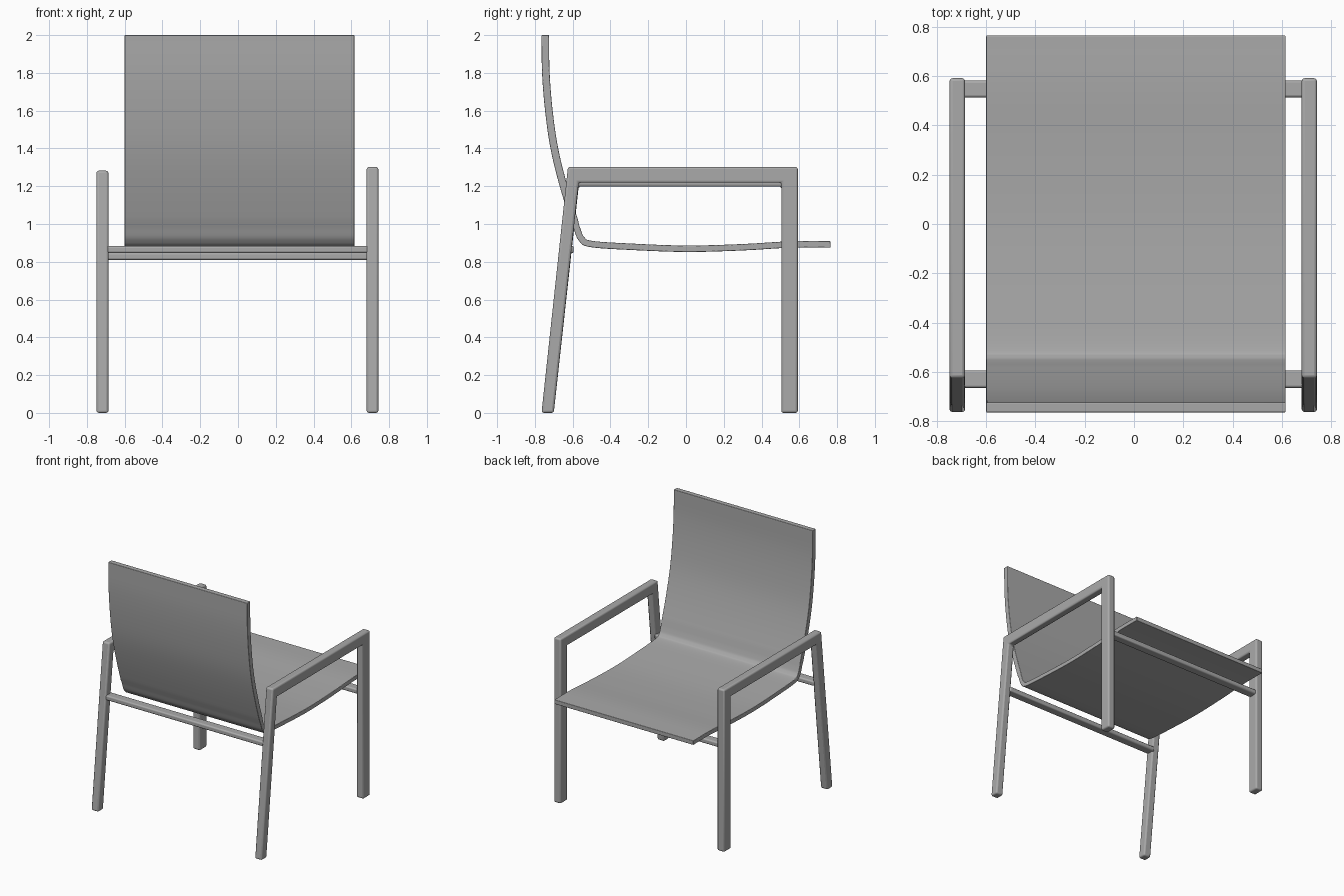
import bpy
import bmesh
from mathutils import Vector

default = bpy.data.objects.get("Cube")
if default:
    bpy.data.objects.remove(default, do_unlink=True)

grey = bpy.data.materials.new("plain grey")
grey.use_nodes = True
colour = (0.4, 0.4, 0.4, 1)
grey.diffuse_color = colour
grey.node_tree.nodes["Principled BSDF"].inputs["Base Color"].default_value = colour


def finish(name, bm, bevel, angle=0.7):
    """Turn a bmesh into a softly bevelled, smooth shaded object."""
    bmesh.ops.recalc_face_normals(bm, faces=bm.faces)
    mesh = bpy.data.meshes.new(name)
    bm.to_mesh(mesh)
    bm.free()
    mesh.materials.append(grey)
    obj = bpy.data.objects.new(name, mesh)
    bpy.context.collection.objects.link(obj)
    mod = obj.modifiers.new("soft edges", 'BEVEL')
    mod.width = bevel
    mod.segments = 3
    mod.limit_method = 'ANGLE'
    mod.angle_limit = 0.8
    bpy.ops.object.select_all(action='DESELECT')
    obj.select_set(True)
    bpy.context.view_layer.objects.active = obj
    bpy.ops.object.shade_smooth_by_angle(angle=angle)
    return obj


def extrude_profile(name, outline, x0, x1, bevel):
    """Extrude a closed (y, z) outline sideways from x0 to x1."""
    bm = bmesh.new()
    face = bm.faces.new([bm.verts.new((x0, y, z)) for y, z in outline])
    side = bmesh.ops.extrude_face_region(bm, geom=[face])
    moved = [v for v in side["geom"] if isinstance(v, bmesh.types.BMVert)]
    bmesh.ops.translate(bm, verts=moved, vec=(x1 - x0, 0, 0))
    return finish(name, bm, bevel)


def smooth_path(points, steps=6):
    """Catmull-Rom curve through the points."""
    pts = [Vector(p) for p in points]
    pts = [2 * pts[0] - pts[1]] + pts + [2 * pts[-1] - pts[-2]]
    out = []
    for a, b, c, d in zip(pts, pts[1:], pts[2:], pts[3:]):
        for i in range(steps):
            t = i / steps
            out.append(0.5 * (2 * b + (c - a) * t + (2 * a - 5 * b + 4 * c - d) * t**2
                              + (3 * b - a - 3 * c + d) * t**3))
    return out + [pts[-2]]


# Side frames: slanted rear leg, armrest and front leg in one bent tube
def side_frame(name, x0, x1, top):
    under = top - 0.083
    outline = [(-0.765, 0), (-0.625, top), (0.592, top), (0.592, 0),
               (0.505, 0), (0.505, under), (-0.568, under), (-0.70, 0)]
    extrude_profile(name, outline, x0, x1, 0.012)


side_frame("left_side_frame", 0.681, 0.743, 1.302)
side_frame("right_side_frame", -0.749, -0.686, 1.282)


# Cross bars joining the frames
def cross_bar(name, y0, y1, z0, z1):
    extrude_profile(name, [(y0, z0), (y0, z1), (y1, z1), (y1, z0)], -0.70, 0.695, 0.01)


cross_bar("rear_cross_bar", -0.665, -0.595, 0.846, 0.884)
cross_bar("front_cross_bar", 0.514, 0.583, 0.81, 0.848)

# One-piece curved seat and back shell
path = smooth_path([(-0.745, 2.0), (-0.742, 1.8), (-0.726, 1.6), (-0.697, 1.4),
                    (-0.648, 1.2), (-0.582, 0.99), (-0.552, 0.92), (-0.50, 0.894),
                    (-0.3, 0.88), (0, 0.869), (0.3, 0.877), (0.56, 0.892), (0.765, 0.892)])
upper, lower = [], []
for i, p in enumerate(path):
    run = path[min(i + 1, len(path) - 1)] - path[max(i - 1, 0)]
    normal = Vector((-run.y, run.x)).normalized()
    half = 0.02 if p.y > 1 else 0.017
    upper.append(p + normal * half)
    lower.append(p - normal * half)

bm = bmesh.new()
rings = []
for u, l in zip(upper, lower):
    rings.append([bm.verts.new((x, q.x, q.y))
                  for x, q in ((-0.6, u), (0.616, u), (0.616, l), (-0.6, l))])
for a, b in zip(rings, rings[1:]):
    for k in range(4):
        n = (k + 1) % 4
        bm.faces.new((a[k], a[n], b[n], b[k]))
bm.faces.new(rings[0])
bm.faces.new(rings[-1])
finish("seat_shell", bm, 0.004)
